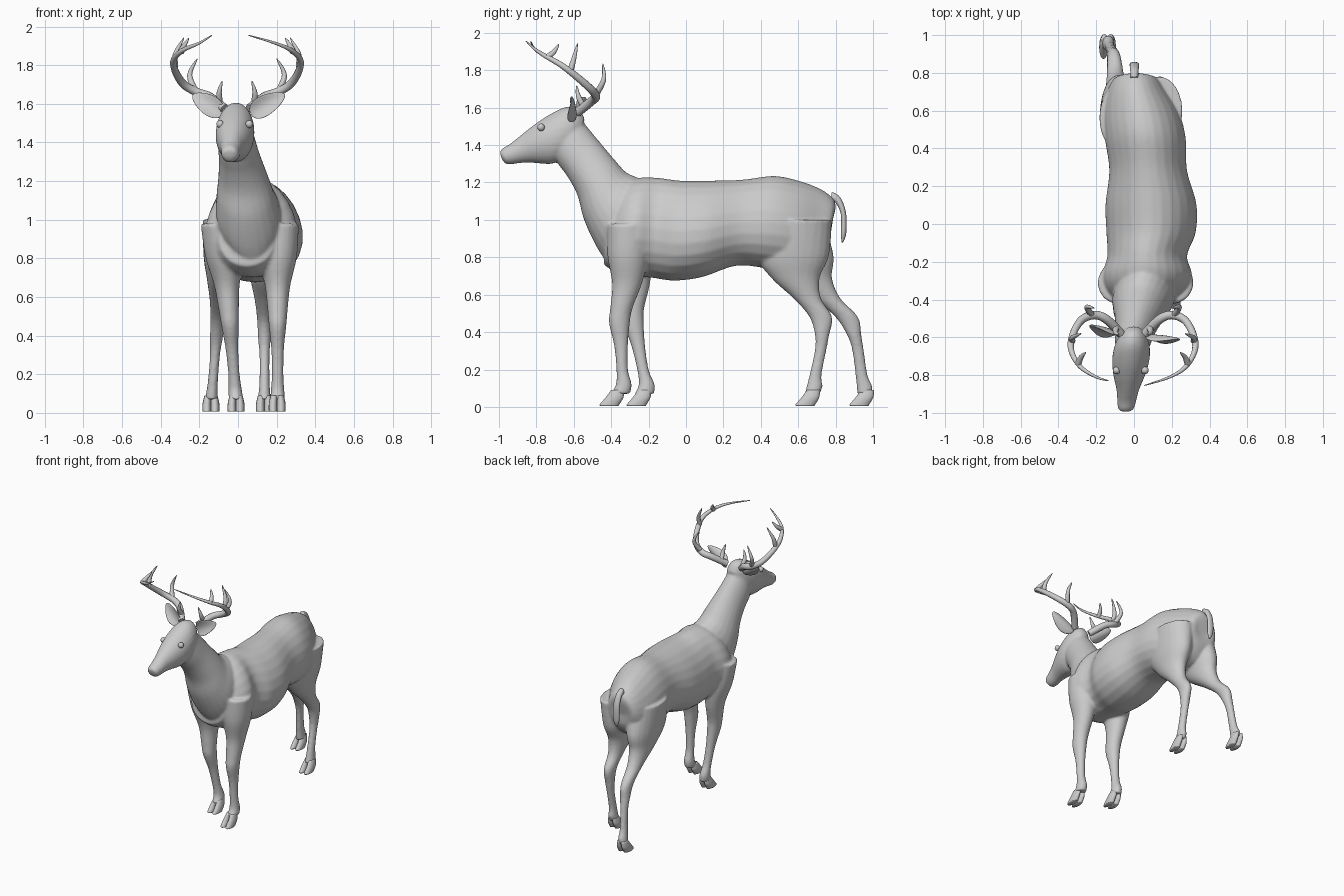
import bpy, bmesh, math
from mathutils import Vector

if "Cube" in bpy.data.objects:
    bpy.data.objects.remove(bpy.data.objects["Cube"])


def spline(rows, n=5):
    """Catmull-Rom resampling of rows of numbers."""
    out = []
    for i in range(len(rows) - 1):
        quad = (rows[max(i - 1, 0)], rows[i], rows[i + 1], rows[min(i + 2, len(rows) - 1)])
        for k in range(n):
            t = k / n
            out.append([q + (r - p) * t / 2 + (2 * p - 5 * q + 4 * r - s) * t * t / 2
                        + (3 * q - p - 3 * r + s) * t ** 3 / 2 for p, q, r, s in zip(*quad)])
    out.append(list(rows[-1]))
    return out


def finish(name, bm):
    bmesh.ops.recalc_face_normals(bm, faces=bm.faces)
    me = bpy.data.meshes.new(name)
    bm.to_mesh(me)
    bm.free()
    me.shade_smooth()
    ob = bpy.data.objects.new(name, me)
    bpy.context.collection.objects.link(ob)
    return ob


def loft(name, rows, egg=0.0, sides=24):
    """Skin over rings; row = edge point (y, z), opposite edge (y, z), centre x, half width."""
    bm = bmesh.new()
    rings = []
    for y1, z1, y2, z2, x, w in spline(rows):
        ring = []
        for k in range(sides):
            a = math.tau * k / sides
            s, c = math.sin(a), math.cos(a)
            ring.append(bm.verts.new((x + w * c * (1 - egg * s),
                                      (y1 + y2 + s * (y1 - y2)) / 2,
                                      (z1 + z2 + s * (z1 - z2)) / 2)))
        rings.append(ring)
    for r, q in zip(rings, rings[1:]):
        for k in range(sides):
            bm.faces.new((r[k - 1], r[k], q[k], q[k - 1]))
    bm.faces.new(rings[0])
    bm.faces.new(rings[-1])
    return finish(name, bm)


def select_only(obs):
    bpy.ops.object.select_all(action='DESELECT')
    for o in obs:
        o.select_set(True)
    bpy.context.view_layer.objects.active = obs[0]


# Torso, rump to breast: y, top z, bottom z, centre x, half width
torso_rows = [
    (.80, 1.06, .94, .01, .05), (.79, 1.11, .85, .01, .11), (.72, 1.165, .76, .015, .155),
    (.60, 1.21, .73, .04, .20), (.47, 1.235, .74, .06, .213), (.30, 1.215, .755, .075, .205),
    (.12, 1.21, .695, .09, .24), (-.03, 1.21, .675, .09, .235), (-.15, 1.225, .69, .07, .21),
    (-.25, 1.225, .70, .07, .236), (-.33, 1.19, .71, .063, .215), (-.41, 1.09, .76, .045, .14)]
torso = loft("body", [(y, t, y - .03, b, x, w) for y, t, b, x, w in torso_rows], egg=.14)

# Neck, withers to throat: back edge, front edge, half width
neck_rows = [
    (-.15, 1.15, -.40, .74, .13), (-.26, 1.225, -.475, .85, .165), (-.32, 1.255, -.545, 1.0, .15),
    (-.38, 1.32, -.58, 1.13, .128), (-.46, 1.415, -.63, 1.225, .108), (-.53, 1.50, -.685, 1.30, .097),
    (-.575, 1.56, -.72, 1.36, .08)]
neck = loft("neck", [(a, b, c, d, max(-.005, .055 + .26 * ((a + c) / 2 + .37)), w)
                     for a, b, c, d, w in neck_rows], egg=.1)

# Head, poll to nose: top edge, bottom edge, half width
head_rows = [
    (-.54, 1.54, -.60, 1.42, .05), (-.575, 1.595, -.66, 1.33, .083), (-.64, 1.605, -.715, 1.30, .098),
    (-.727, 1.565, -.765, 1.30, .096), (-.81, 1.51, -.82, 1.305, .08), (-.88, 1.455, -.875, 1.305, .06),
    (-.94, 1.407, -.935, 1.297, .05), (-.98, 1.383, -.965, 1.30, .044), (-.996, 1.365, -.985, 1.325, .03)]
head = loft("head", [(a, b, c, d, .1 * ((a + c) / 2 + .55), w) for a, b, c, d, w in head_rows])


def leg_pair(name, rows, x, step, reach, lean):
    """Right leg from (z, front y, back y, half width); the left one steps back, shearing with height."""
    right = [(f, z, b, z, x, w) for z, f, b, w in rows]
    left = []
    for f, z, b, _, _, w in right:
        s = step * (1 - z / reach)
        left.append((f + s, z, b + s, z, x + lean + (-.08 if lean > -.25 else .08) * z, w))
    return [loft(name + "_right", right), loft(name + "_left", left)]


front_rows = [(.98, -.42, -.20, .11), (.81, -.42, -.20, .10), (.66, -.395, -.235, .066),
              (.53, -.405, -.285, .052), (.45, -.412, -.30, .045), (.33, -.385, -.31, .033),
              (.20, -.372, -.31, .03), (.12, -.375, -.29, .035), (.07, -.405, -.30, .038)]
hind_rows = [(1.0, .42, .78, .12), (.81, .38, .765, .10), (.69, .455, .715, .073),
             (.58, .575, .722, .05), (.48, .66, .782, .038), (.38, .69, .765, .033),
             (.30, .688, .75, .026), (.17, .66, .725, .026), (.11, .645, .73, .03),
             (.07, .635, .715, .034)]
legs = leg_pair("front_leg", front_rows, .205, .14, .95, -.21)
legs += leg_pair("hind_leg", hind_rows, .137, .305, .88, -.28)

# Fuse into one smooth skin
select_only([torso, neck, head] + legs)
bpy.ops.object.join()
rm = torso.modifiers.new("skin", 'REMESH')
rm.mode, rm.voxel_size, rm.use_smooth_shade = 'VOXEL', .009, True
sm = torso.modifiers.new("soften", 'SMOOTH')
sm.factor, sm.iterations = .5, 6
bpy.ops.object.convert(target='MESH')

# Cloven hooves: two toes on each foot (centre x, toe tip y)
for foot, x, y in (("front_right", .203, -.46), ("front_left", -.01, -.315),
                   ("hind_right", .137, .587), ("hind_left", -.14, .876)):
    for s, name in ((-1, "inner"), (1, "outer")):
        cx = x + s * .021
        loft(f"hoof_{foot}_{name}", [
            (y + .06, .09, y + .13, .09, cx - s * .005, .018), (y + .03, .05, y + .125, .05, cx, .022),
            (y, .015, y + .105, .015, cx, .023), (y, .006, y + .1, .006, cx, .021)], sides=16)

# Tail
tail_rows = [(.78, 1.15, .77, 1.10, .02), (.825, 1.12, .80, 1.09, .022), (.855, 1.04, .828, 1.03, .025),
             (.857, .93, .828, .93, .024), (.84, .88, .832, .88, .006)]
loft("tail", [(a, b, c, d, .002, w) for a, b, c, d, w in tail_rows], sides=16)


# Ears: pointed, cupped leaves
def ear(name, root, tip):
    root, tip = Vector(root), Vector(tip)
    d = (tip - root).normalized()
    front = Vector((0, -1, .15))
    front = (front - d * front.dot(d)).normalized()
    side = d.cross(front)
    bm = bmesh.new()
    bmesh.ops.create_uvsphere(bm, u_segments=24, v_segments=16, radius=1)
    for v in bm.verts:
        t = (v.co.z + 1) / 2
        w = .058 * v.co.x * (1.15 - t / 2)
        v.co = root + (tip - root) * t + side * w + front * (.011 * v.co.y + 10 * w * w - .01)
    return finish(name, bm)


ear("ear_right", (.065, -.60, 1.545), (.24, -.62, 1.65))
ear("ear_left", (-.08, -.59, 1.545), (-.235, -.545, 1.65))

# Eyes
for name, x in (("eye_right", .058), ("eye_left", -.092)):
    bm = bmesh.new()
    bmesh.ops.create_uvsphere(bm, u_segments=16, v_segments=10, radius=.02)
    bmesh.ops.translate(bm, verts=bm.verts, vec=(x, -.775, 1.495))
    finish(name, bm)


# Antlers: tubes tapering to a point
def horn(name, pts, radius):
    cu = bpy.data.curves.new(name, 'CURVE')
    cu.dimensions, cu.bevel_depth, cu.bevel_resolution, cu.use_fill_caps = '3D', radius, 4, True
    pts = spline(pts, 6)
    sp = cu.splines.new('POLY')
    sp.points.add(len(pts) - 1)
    for i, (p, co) in enumerate(zip(sp.points, pts)):
        p.co = (*co, 1)
        p.radius = 1.05 - .95 * (i / (len(pts) - 1)) ** 2
    sp.use_smooth = True
    ob = bpy.data.objects.new(name, cu)
    bpy.context.collection.objects.link(ob)
    select_only([ob])
    bpy.ops.object.convert(target='MESH')


beam = [(.065, -.58, 1.575), (.14, -.505, 1.635), (.205, -.482, 1.66), (.275, -.51, 1.70),
        (.32, -.59, 1.77), (.327, -.67, 1.83), (.28, -.755, 1.878), (.195, -.81, 1.915)]
tines = {
    "brow_tine": [(.09, -.55, 1.61), (.092, -.575, 1.66), (.077, -.585, 1.718)],
    "rear_tine": [(.215, -.485, 1.665), (.245, -.44, 1.75), (.205, -.445, 1.835)],
    "outer_tine": [(.322, -.62, 1.79), (.318, -.60, 1.86), (.275, -.58, 1.942)],
    "front_tine": [(.29, -.74, 1.87), (.275, -.705, 1.90), (.25, -.68, 1.94)]}
for name, s, tip in (("right", 1, (.06, -.855, 1.955)), ("left", -1, (.13, -.83, 1.955))):
    for part, pts, r in [("beam", beam + [tip], .023)] + [(k, v, .016) for k, v in tines.items()]:
        horn(f"antler_{part}_{name}", [(s * x - .005, y, z) for x, y, z in pts], r)
